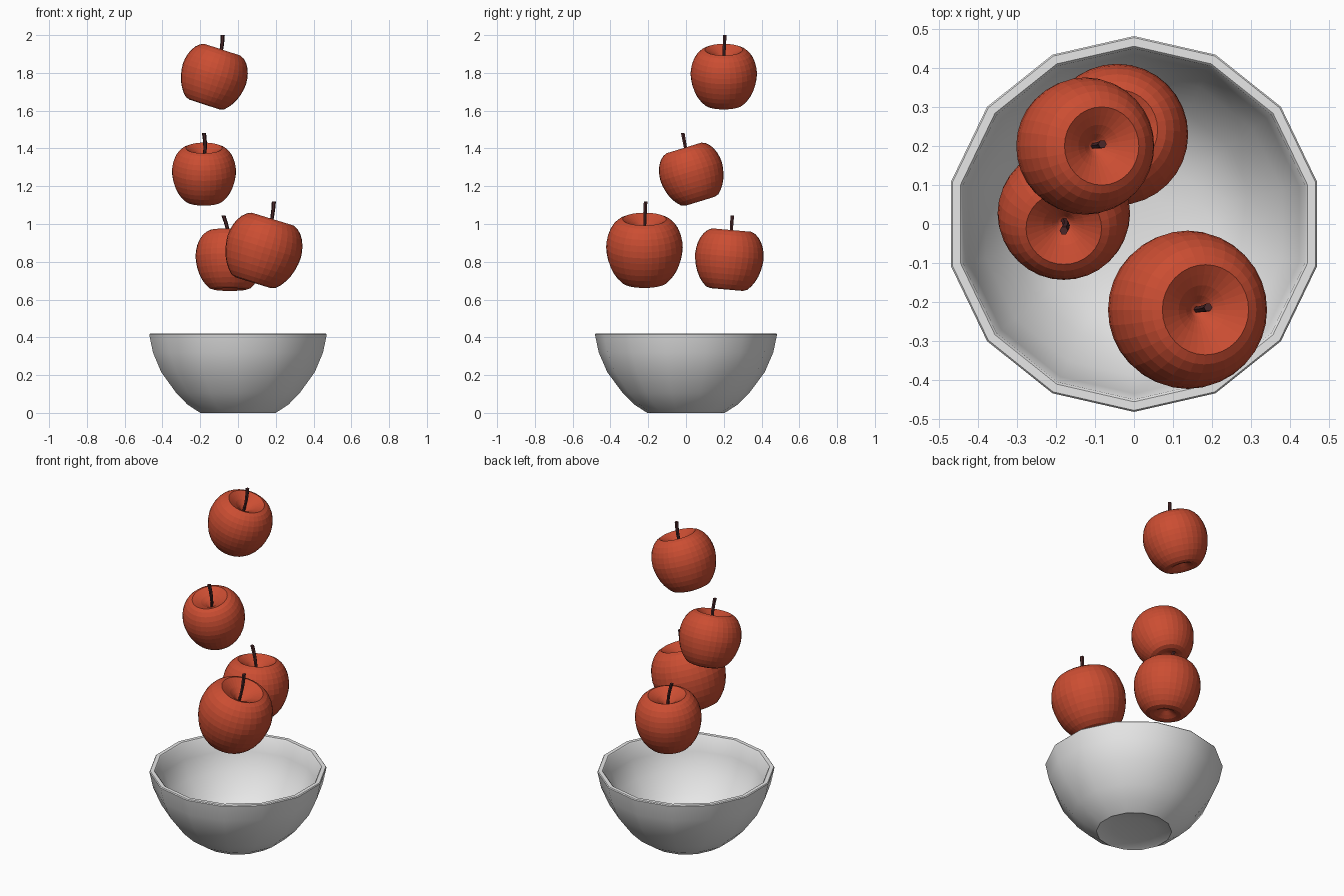
import bpy, bmesh, math
from mathutils import Vector, Matrix

if "Cube" in bpy.data.objects:
    bpy.data.objects.remove(bpy.data.objects["Cube"])


def material(name, rgb):
    m = bpy.data.materials.new(name)
    m.diffuse_color = (*rgb, 1)
    m.use_nodes = True
    m.node_tree.nodes["Principled BSDF"].inputs["Base Color"].default_value = m.diffuse_color
    return m


RED = material("apple red", (0.60, 0.075, 0.032))
BROWN = material("stem brown", (0.07, 0.02, 0.022))
GREY = material("bowl grey", (0.8, 0.8, 0.8))


def make_object(name, bm, mat):
    bmesh.ops.recalc_face_normals(bm, faces=bm.faces)
    mesh = bpy.data.meshes.new(name)
    bm.to_mesh(mesh)
    bm.free()
    mesh.materials.append(mat)
    ob = bpy.data.objects.new(name, mesh)
    bpy.context.collection.objects.link(ob)
    return ob


def lathe(profile, sides, start=0.0):
    """Closed solid of revolution; the profile begins and ends on the axis."""
    bm = bmesh.new()
    first = bm.verts.new((0, 0, profile[0][1]))
    last = bm.verts.new((0, 0, profile[-1][1]))
    rings = []
    for r, z in profile[1:-1]:
        rings.append([bm.verts.new((r * math.cos(start + 2 * math.pi * i / sides),
                                    r * math.sin(start + 2 * math.pi * i / sides), z))
                      for i in range(sides)])
    for i in range(sides):
        j = (i + 1) % sides
        bm.faces.new((first, rings[0][j], rings[0][i]))
        bm.faces.new((last, rings[-1][i], rings[-1][j]))
        for a, b in zip(rings, rings[1:]):
            bm.faces.new((a[i], a[j], b[j], b[i]))
    return bm


def smooth(ob, angle):
    bpy.ops.object.select_all(action='DESELECT')
    ob.select_set(True)
    bpy.context.view_layer.objects.active = ob
    bpy.ops.object.shade_smooth_by_angle(angle=math.radians(angle))


# Bowl: 14 sides, corner on the y axis, recessed foot
BOWL = [(0, 0.018), (0.12, 0.016), (0.19, 0.006), (0.205, 0.0), (0.275, 0.045),
        (0.335, 0.105), (0.417, 0.216), (0.462, 0.32), (0.482, 0.415), (0.478, 0.42),
        (0.456, 0.42), (0.45, 0.414), (0.435, 0.325), (0.39, 0.226), (0.315, 0.125),
        (0.255, 0.075), (0.18, 0.042), (0.09, 0.032), (0, 0.03)]
smooth(make_object("bowl", lathe(BOWL, 14, math.pi / 2), GREY), 45)

# Apple profile in units of its radius
APPLE = [(0, -0.66), (0.10, -0.69), (0.22, -0.77), (0.34, -0.84), (0.47, -0.87),
         (0.60, -0.83), (0.71, -0.72), (0.81, -0.58), (0.89, -0.42), (0.95, -0.24),
         (0.985, -0.06), (1.0, 0.10), (0.985, 0.26), (0.95, 0.42), (0.89, 0.57),
         (0.80, 0.71), (0.69, 0.81), (0.57, 0.865), (0.45, 0.80), (0.31, 0.72),
         (0.18, 0.62), (0.08, 0.52), (0, 0.48)]


def stem(name, base, tip):
    """Slightly curved six-sided tube, thicker at the tip."""
    base, tip = Vector(base), Vector(tip)
    bm = bmesh.new()
    rings = []
    for k in range(5):
        t = k / 4
        c = base.lerp(tip, t) + Vector((0.006, 0, 0)) * math.sin(math.pi * t)
        r = 0.008 + 0.003 * t
        rings.append([bm.verts.new(c + Vector((r * math.cos(math.pi * i / 3),
                                               r * math.sin(math.pi * i / 3), 0)))
                      for i in range(6)])
    for a, b in zip(rings, rings[1:]):
        for i in range(6):
            j = (i + 1) % 6
            bm.faces.new((a[i], a[j], b[j], b[i]))
    bm.faces.new(rings[0][::-1])
    bm.faces.new(rings[-1])
    smooth(make_object(name, bm, BROWN), 40)


# name, centre, radius, tilt toward x and y (degrees), stem tip
APPLES = [
    ("top", (-0.13, 0.20, 1.778), 0.176, 18, 0, (-0.081, 0.205, 2.0)),
    ("upper", (-0.18, 0.032, 1.262), 0.170, 0, -17, (-0.18, -0.017, 1.482)),
    ("front", (0.132, -0.22, 0.858), 0.203, 17, 0, (0.19, -0.214, 1.12)),
    ("back", (-0.043, 0.228, 0.811), 0.182, 0, 5, (-0.077, 0.245, 1.045)),
]

for name, centre, radius, tx, ty, tip in APPLES:
    tilt = Matrix.Rotation(math.radians(tx), 3, 'Y') @ Matrix.Rotation(math.radians(-ty), 3, 'X')
    place = Matrix.Translation(centre) @ tilt.to_4x4() @ Matrix.Scale(radius, 4)
    bm = lathe(APPLE, 32)
    bmesh.ops.transform(bm, matrix=place, verts=bm.verts)
    make_object(name + "_apple", bm, RED)
    stem(name + "_apple_stem", place @ Vector((0, 0, 0.45)), tip)
